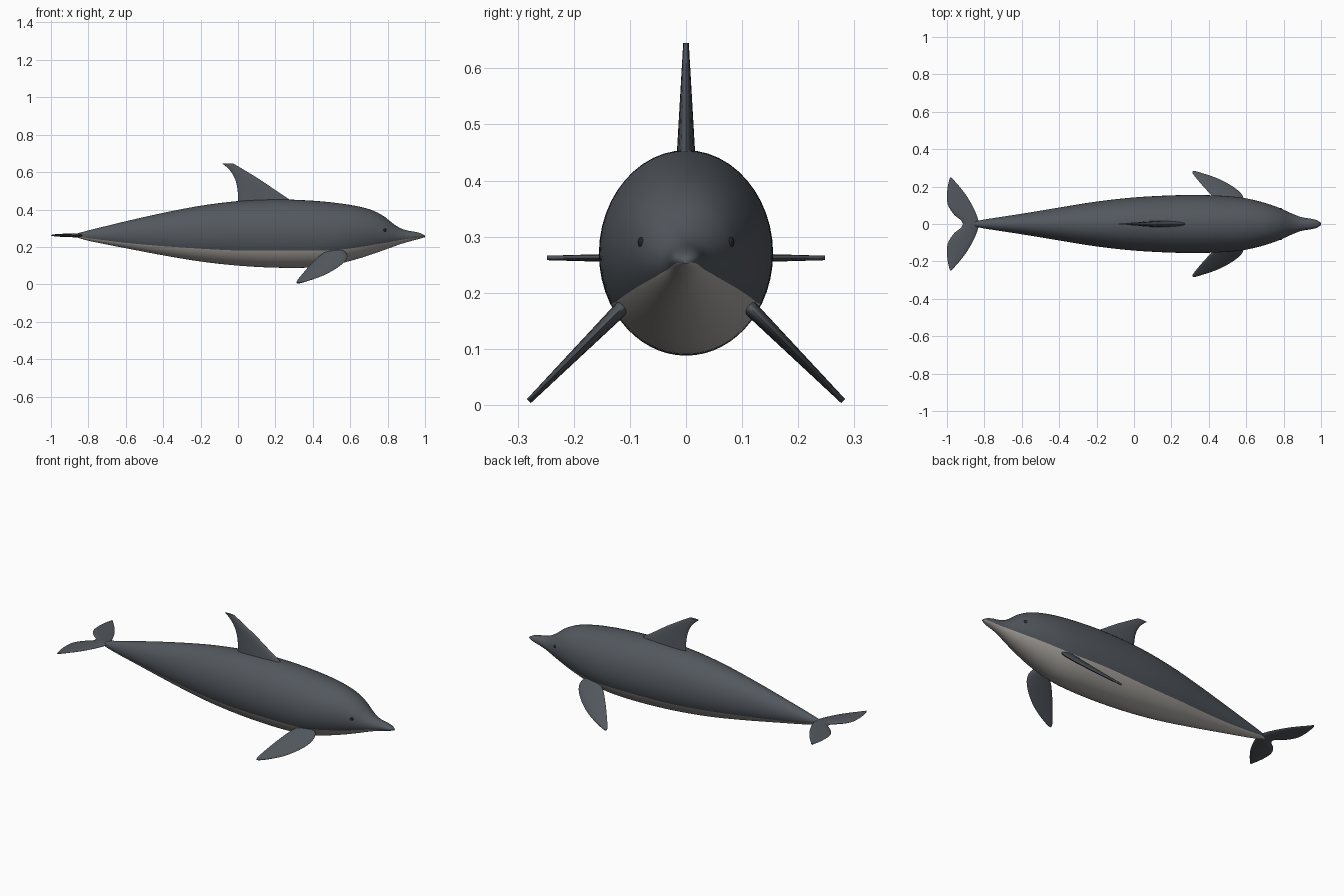
import bpy, bmesh, math
from mathutils import Vector

if "Cube" in bpy.data.objects:
    bpy.data.objects.remove(bpy.data.objects["Cube"])


def material(name, rgb):
    m = bpy.data.materials.new(name)
    m.diffuse_color = (*rgb, 1)
    m.use_nodes = True
    m.node_tree.nodes["Principled BSDF"].inputs["Base Color"].default_value = m.diffuse_color
    return m


SLATE = material("slate_skin", (0.085, 0.097, 0.112))
BELLY = material("pale_belly", (0.42, 0.395, 0.37))
BLACK = material("eye_black", (0.02, 0.02, 0.022))


def curve(pts, x):
    """Smooth Hermite interpolation through (x, value) points."""
    n = len(pts)

    def slope(i):
        a, b = pts[max(i - 1, 0)], pts[min(i + 1, n - 1)]
        return (b[1] - a[1]) / (b[0] - a[0])

    i = 0
    while i < n - 2 and x > pts[i + 1][0]:
        i += 1
    (x0, y0), (x1, y1) = pts[i], pts[i + 1]
    h = x1 - x0
    t = min(max((x - x0) / h, 0), 1)
    return ((2*t**3 - 3*t*t + 1) * y0 + (t**3 - 2*t*t + t) * h * slope(i)
            + (3*t*t - 2*t**3) * y1 + (t**3 - t*t) * h * slope(i + 1))


def loft(name, rings, mats, rule=None, angle=50):
    """Skin closed rings of equal length, cap both ends."""
    bm = bmesh.new()
    rows = [[bm.verts.new(p) for p in r] for r in rings]
    n = len(rows[0])
    for a, b in zip(rows, rows[1:]):
        for j in range(n):
            k = (j + 1) % n
            f = bm.faces.new((a[j], a[k], b[k], b[j]))
            if rule:
                f.material_index = rule(j)
    bm.faces.new(rows[0])
    bm.faces.new(rows[-1])
    bmesh.ops.recalc_face_normals(bm, faces=bm.faces)
    me = bpy.data.meshes.new(name)
    bm.to_mesh(me)
    bm.free()
    ob = bpy.data.objects.new(name, me)
    bpy.context.collection.objects.link(ob)
    for m in mats:
        me.materials.append(m)
    bpy.ops.object.select_all(action='DESELECT')
    ob.select_set(True)
    bpy.context.view_layer.objects.active = ob
    bpy.ops.object.shade_smooth_by_angle(angle=math.radians(angle))
    return ob


# Body profiles along x: back line, belly line, half width, colour border
TOP = [(-.86, .272), (-.8, .288), (-.6, .337), (-.4, .382), (-.2, .42), (0, .445),
       (.2, .454), (.4, .447), (.55, .432), (.65, .415), (.72, .395), (.78, .364),
       (.82, .332), (.86, .304), (.9, .289), (.95, .28), (.985, .27), (1, .26)]
LOW = [(-.86, .25), (-.8, .233), (-.6, .193), (-.4, .155), (-.2, .122), (0, .1),
       (.2, .089), (.4, .09), (.5, .101), (.6, .125), (.7, .155), (.8, .19),
       (.86, .212), (.92, .23), (.97, .243), (1, .252)]
WIDE = [(-.86, .012), (-.8, .024), (-.6, .055), (-.4, .088), (-.2, .12), (0, .142),
        (.2, .153), (.35, .155), (.5, .149), (.6, .137), (.7, .113), (.78, .085),
        (.84, .058), (.89, .038), (.94, .029), (.98, .02), (1, .006)]
BORDER = [(-.86, .256), (-.75, .24), (-.55, .217), (-.3, .197), (0, .181), (.3, .181),
          (.5, .182), (.6, .192), (.7, .207), (.8, .224), (.88, .239), (1, .255)]
UP, DOWN, STEPS = 32, 20, 90

rings = []
for i in range(STEPS + 1):
    u = i / STEPS
    x = -.86 + 1.86 * (u + .06 * math.sin(math.pi * u) ** 2 * u)
    x = min(x, 1)
    top, low, w, zb = (curve(c, x) for c in (TOP, LOW, WIDE, BORDER))
    c, h = (top + low) / 2, (top - low) / 2
    a = math.asin(max(-.95, min(.6, (zb - c) / h)))
    angs = [a + (math.pi - 2 * a) * j / UP for j in range(UP)]
    angs += [math.pi - a + (math.pi + 2 * a) * j / DOWN for j in range(DOWN)]
    rings.append([(x, w * math.cos(t), c + h * math.sin(t)) for t in angs])
loft("body", rings, [SLATE, BELLY], lambda j: int(j >= UP), 60)


def fin(name, sections, thick, place):
    """Lens-section fin; sections are (span, leading x, trailing x)."""
    lead = [(s, f) for s, f, b in sections]
    trail = [(s, b) for s, f, b in sections]
    s0, s1 = sections[0][0], sections[-1][0]
    out = []
    for i in range(29):
        u = i / 28
        s = s0 + (s1 - s0) * u
        f, b = curve(lead, s), curve(trail, s)
        t = thick[0] + (thick[1] - thick[0]) * u
        ring = []
        for j in range(20):
            q = 2 * math.pi * j / 20
            x = (f + b) / 2 + (f - b) / 2 * math.cos(q)
            ring.append(place(x, s, t * math.sin(q)))
        out.append(ring)
    return loft(name, out, [SLATE])


# Dorsal fin
fin("dorsal_fin", [(.42, .32, 0), (.45, .28, 0), (.5, .205, -.002), (.555, .125, -.013),
                   (.6, .052, -.036), (.63, .002, -.064), (.645, -.025, -.083)],
    (.018, .005), lambda x, s, t: (x, t, s))

FLIPPER = [(-.018, .55, .495), (0, .575, .465), (.03, .585, .435), (.07, .572, .405),
           (.12, .53, .372), (.17, .468, .342), (.2, .415, .325), (.225, .36, .313),
           (.236, .33, .314)]
FLUKE = [(0, -.825, -.915), (.02, -.832, -.925), (.05, -.842, -.962), (.1, -.865, -.994),
         (.15, -.895, -1), (.2, -.933, -.996), (.235, -.964, -.988), (.248, -.976, -.984)]

for side, tag in ((1, "left"), (-1, "right")):
    # Flippers slope out and down from the chest
    fin("flipper_" + tag, FLIPPER, (.014, .005),
        lambda x, s, t: (x, side * (.115 + .7 * s + .71 * t), .172 - .7 * s + .71 * t))
    # Tail flukes lie flat
    fin("tail_fluke_" + tag, FLUKE, (.011, .004),
        lambda x, s, t: (x, side * s, .262 + t))
    # Eyes
    bpy.ops.mesh.primitive_uv_sphere_add(segments=16, ring_count=10, radius=1,
                                         location=(.785, side * .08, .29))
    eye = bpy.context.object
    eye.name = "eye_" + tag
    eye.scale = (.009, .005, .009)
    eye.rotation_euler = (0, 0, -side * .5)
    eye.data.materials.append(BLACK)
    bpy.ops.object.shade_smooth()
